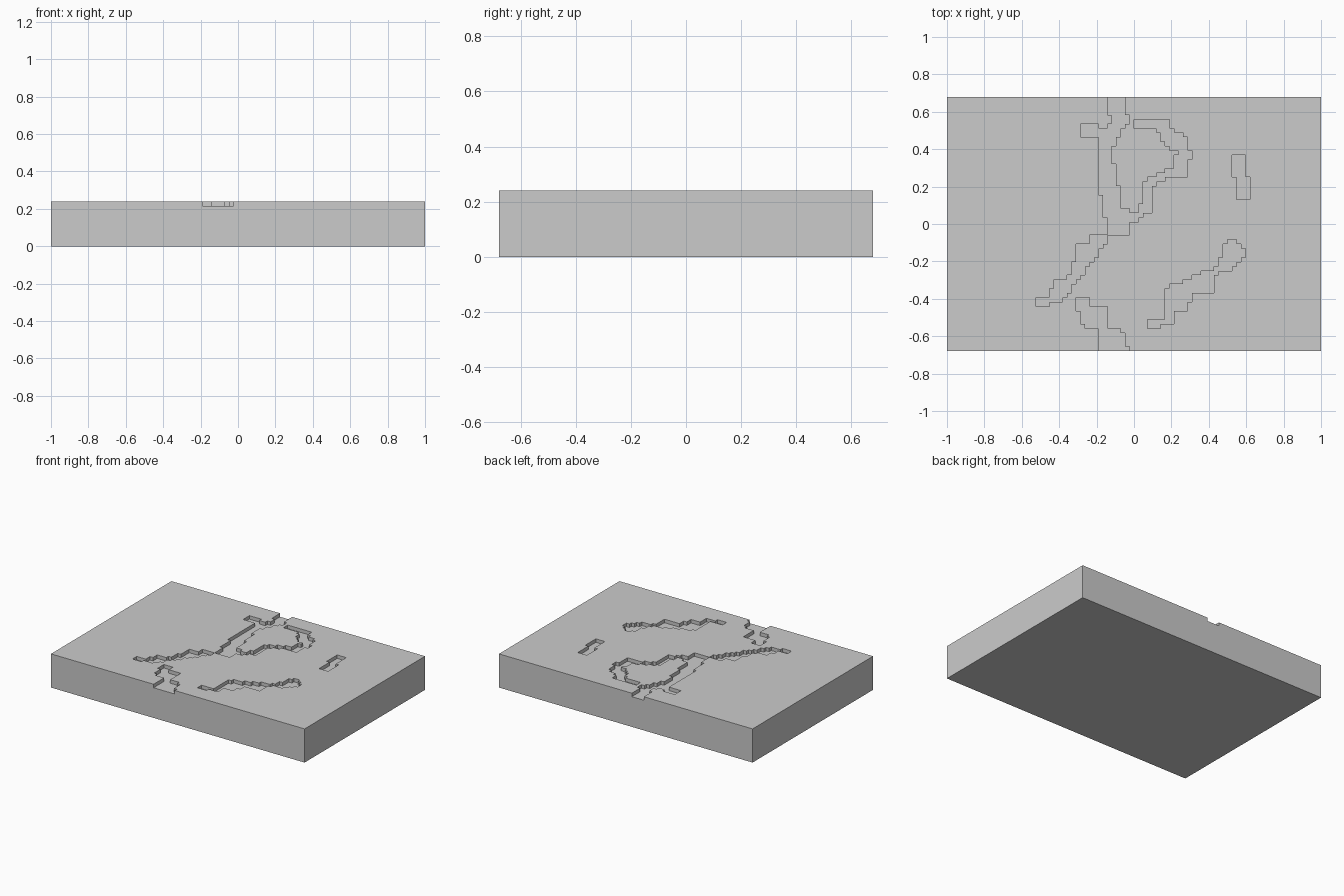
import bpy, bmesh

if "Cube" in bpy.data.objects:
    bpy.data.objects.remove(bpy.data.objects["Cube"])

COLS, ROWS = 84, 57             # the engraving follows a square grid
C = 2 / COLS
LEVELS = [0, 0.215, 0.24]       # underside, channel floor, top face
recess = set()                  # grid cells lowered to the channel floor


def engrave(outline):
    """Lower every cell whose centre lies inside a loose outline (column, row from back)."""
    for i in range(-COLS // 2, COLS // 2):
        for r in range(ROWS):
            x, y, inside = i + 0.5, r + 0.5, False
            for (ax, ay), (bx, by) in zip(outline, outline[1:] + outline[:1]):
                if (ay > y) != (by > y) and x < ax + (y - ay) * (bx - ax) / (by - ay):
                    inside = not inside
            if inside:
                recess.add((i, r))


# Looped channel starting at the back edge
engrave([(-6, 0), (-5.3, 5.5), (-6.3, 7), (-8, 6.4), (-12, 6), (-12, 9), (-8, 9),
         (-7.7, 21.4), (-5.6, 31), (-1, 31), (-0.6, 28.2), (3.55, 25.9), (4, 20), (8, 18),
         (11.6, 18), (12.8, 13), (11.6, 9), (8, 7), (8, 5), (0, 5), (0, 7), (4.9, 7),
         (6.4, 10), (9.8, 12.5), (8.4, 16), (2.5, 19), (1, 26), (-2.5, 25), (-5, 12.5),
         (-2.5, 7), (-1.25, 5.5), (-2, 0)])
# Diagonal channel
engrave([(-6, 31), (-10, 31), (-10, 33), (-12.55, 33), (-14.65, 41), (-18, 41),
         (-19, 45), (-22, 45), (-22, 47), (-16.2, 46), (-6.4, 33)])
# Channel running out at the front edge
engrave([(-13, 45), (-10, 45), (-10, 47), (-6, 47), (-6, 52), (-3, 52), (-1, 57),
         (-8, 57), (-8, 52), (-11, 52), (-13, 47)])
# Right channel
engrave([(21.2, 32), (22.8, 32), (25, 34), (25, 36), (21.4, 38.6), (18, 40.2), (18, 44),
         (13, 44), (12, 48), (9, 48), (9, 51), (3, 52), (3, 50), (7, 50), (7, 43),
         (18.3, 38.2)])
# Small channel
engrave([(21.5, 13), (24.5, 13), (26.5, 23), (23.5, 23)])

bm = bmesh.new()
verts = {}


def vert(x, r, level):
    key = (x, r, level)
    if key not in verts:
        verts[key] = bm.verts.new((x * C, (ROWS / 2 - r) * C, LEVELS[level]))
    return verts[key]


def height(i, r):
    if not (-COLS // 2 <= i < COLS // 2 and 0 <= r < ROWS):
        return 0
    return 1 if (i, r) in recess else 2


# Slab skin: top, underside, and walls wherever the height drops
for i in range(-COLS // 2, COLS // 2):
    for r in range(ROWS):
        h = height(i, r)
        ring = [(i, r + 1), (i + 1, r + 1), (i + 1, r), (i, r)]
        bm.faces.new([vert(x, y, h) for x, y in ring])
        bm.faces.new([vert(x, y, 0) for x, y in reversed(ring)])
        for k, (dx, dy) in enumerate([(0, 1), (1, 0), (0, -1), (-1, 0)]):
            a, b = ring[k], ring[(k + 1) % 4]
            for low in range(height(i + dx, r + dy), h):
                bm.faces.new([vert(*a, low), vert(*b, low),
                              vert(*b, low + 1), vert(*a, low + 1)])

# Merge the grid into clean flat faces
bmesh.ops.dissolve_limit(bm, angle_limit=0.01, verts=bm.verts, edges=bm.edges)
mesh = bpy.data.meshes.new("engraved_slab")
bm.to_mesh(mesh)
bm.free()
bpy.context.collection.objects.link(bpy.data.objects.new("engraved_slab", mesh))
